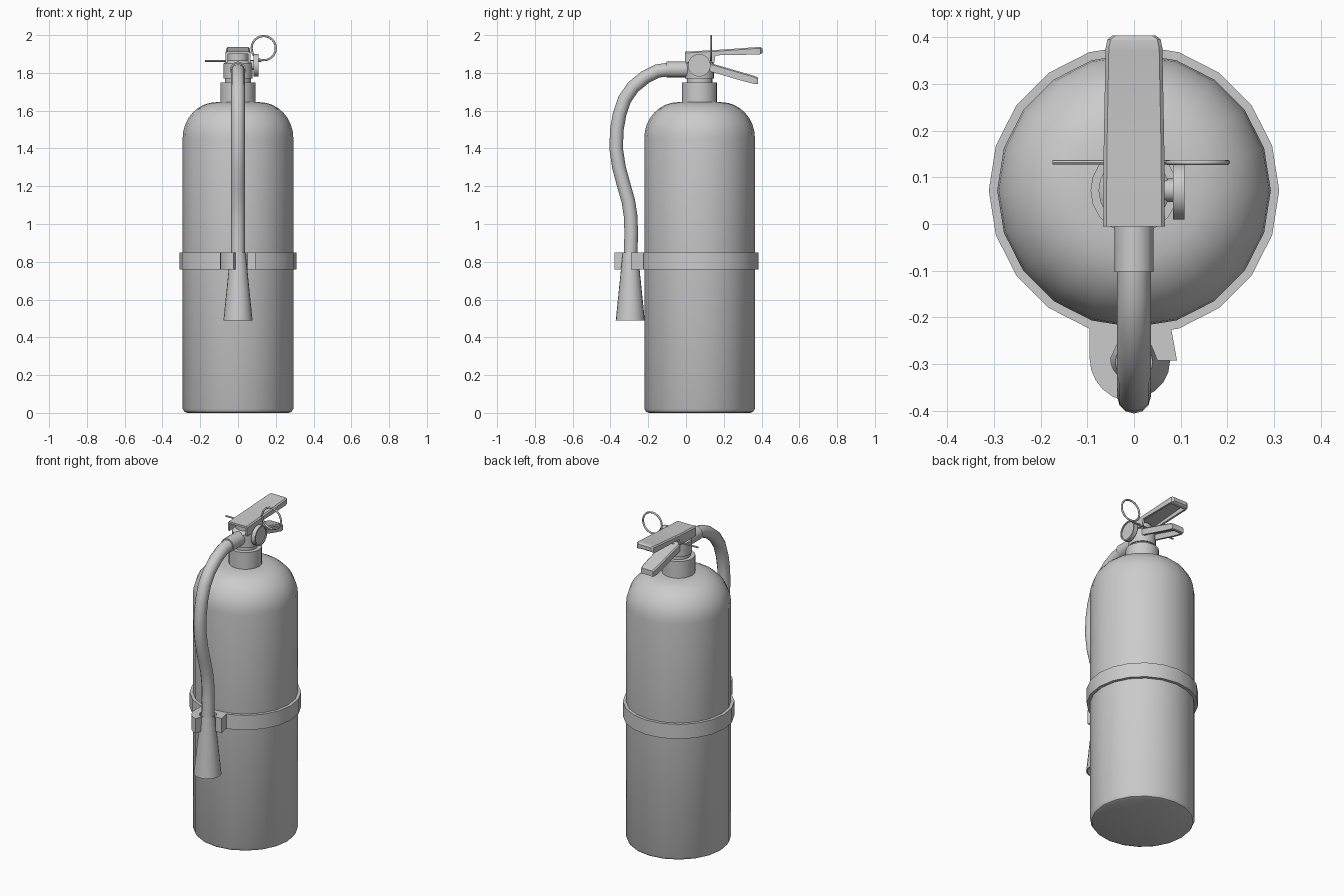
import bpy, bmesh, math
from mathutils import Vector

if "Cube" in bpy.data.objects:
    bpy.data.objects.remove(bpy.data.objects["Cube"])

CY = 0.072  # y of the tank axis


def loft(name, rings, caps=True, closed=False, angle=35):
    """Skin a list of equal-length point rings into one smooth-by-angle mesh."""
    bm = bmesh.new()
    vr = [[bm.verts.new(p) for p in r] for r in rings]
    n = len(vr[0])
    pairs = list(zip(vr, vr[1:])) + ([(vr[-1], vr[0])] if closed else [])
    for a, b in pairs:
        for i in range(n):
            j = (i + 1) % n
            bm.faces.new((a[i], a[j], b[j], b[i]))
    if caps and not closed:
        bm.faces.new(vr[0])
        bm.faces.new(vr[-1])
    bmesh.ops.recalc_face_normals(bm, faces=bm.faces)
    me = bpy.data.meshes.new(name)
    bm.to_mesh(me)
    bm.free()
    ob = bpy.data.objects.new(name, me)
    bpy.context.collection.objects.link(ob)
    bpy.ops.object.select_all(action='DESELECT')
    ob.select_set(True)
    bpy.context.view_layer.objects.active = ob
    bpy.ops.object.shade_smooth_by_angle(angle=math.radians(angle))
    return ob


def circle(c, r, u, v, n):
    c, u, v = Vector(c), Vector(u), Vector(v)
    return [c + r * (math.cos(t) * u + math.sin(t) * v)
            for t in (2 * math.pi * i / n for i in range(n))]


def lathe(name, origin, axis, profile, n=20, **kw):
    """Revolve (radius, distance) pairs about an axis through origin."""
    a = Vector(axis)
    u = Vector((0, 1, 0)) if abs(a.x) > 0.5 else Vector((1, 0, 0))
    v = a.cross(u)
    return loft(name, [circle(Vector(origin) + a * h, r, u, v, n)
                       for r, h in profile], **kw)


def channel(name, stations):
    """Inverted U channel along y: (y, half width, top z, bottom z, inner z)."""
    rings = []
    for y, w, top, bot, inner in stations:
        k = w - 0.012
        sec = [(-w, bot), (-w, top - 0.007), (-w + 0.007, top), (w - 0.007, top),
               (w, top - 0.007), (w, bot), (k, bot), (k, inner), (-k, inner), (-k, bot)]
        rings.append([(x, y, z) for x, z in sec])
    return loft(name, rings, angle=30)


def prism(name, outline, z0, z1):
    return loft(name, [[(x, y, z) for x, y in outline] for z in (z0, z1)])


Z = (0, 0, 1)

# Tank with rounded base and domed shoulder
dome = [(0.113 + 0.18 * math.cos(t), 1.455 + 0.19 * math.sin(t))
        for t in (math.pi / 2 * i / 8 for i in range(9))]
lathe("tank", (0, CY, 0), Z, [(0.268, 0), (0.284, 0.006), (0.293, 0.022)]
      + dome + [(0.06, 1.65)])

# Neck collar and valve body
lathe("neck_collar", (0, CY, 0), Z, [(0.093, 1.63), (0.093, 1.75)])
lathe("valve_base", (0, CY, 0), Z, [(0.068, 1.745), (0.068, 1.775)])
lathe("valve_body", (0, CY, 0), Z, [(0.076, 1.77), (0.076, 1.85), (0.055, 1.865), (0.055, 1.9)])

# Handle bracket and squeeze lever, both folded channels
channel("carry_handle", [
    (-0.005, 0.066, 1.912, 1.855, 1.9), (0.15, 0.065, 1.921, 1.855, 1.91),
    (0.156, 0.065, 1.921, 1.893, 1.91), (0.37, 0.061, 1.936, 1.897, 1.924),
    (0.376, 0.061, 1.937, 1.897, 1.899), (0.395, 0.057, 1.936, 1.899, 1.901),
    (0.404, 0.046, 1.93, 1.906, 1.908)])
channel("squeeze_lever", [
    (0.1, 0.05, 1.86, 1.815, 1.848), (0.16, 0.05, 1.843, 1.798, 1.832),
    (0.3, 0.048, 1.802, 1.757, 1.79), (0.355, 0.046, 1.786, 1.743, 1.775),
    (0.36, 0.046, 1.785, 1.742, 1.744), (0.38, 0.04, 1.776, 1.741, 1.743)])

# Pressure gauge on the right side
lathe("gauge_stem", (0, CY, 1.84), (1, 0, 0), [(0.025, 0.04), (0.025, 0.085)], n=12)
lathe("gauge_dial", (0, CY - 0.002, 1.84), (1, 0, 0),
      [(0.06, 0.083), (0.06, 0.108), (0.052, 0.108), (0.052, 0.102)])

# Safety pin and pull ring
lathe("safety_pin", (0, 0.132, 1.863), (1, 0, 0), [(0.005, -0.175), (0.005, 0.125)], n=8)
ring = []
for i in range(24):
    t = 2 * math.pi * i / 24
    d = Vector((math.cos(t), 0, math.sin(t)))
    ring.append(circle(Vector((0.136, 0.132, 1.931)) + d * 0.064, 0.0055, d, (0, 1, 0), 8))
loft("pull_ring", ring, closed=True, angle=60)

# Hose fitting, hose and nozzle
lathe("hose_fitting", (0, 0, 1.818), (0, 1, 0), [(0.042, -0.103), (0.042, 0.04)], n=16)
path = [(-0.09, 1.818), (-0.15, 1.81), (-0.215, 1.778), (-0.28, 1.725), (-0.325, 1.66),
        (-0.352, 1.58), (-0.366, 1.5), (-0.37, 1.4), (-0.355, 1.3), (-0.328, 1.2),
        (-0.305, 1.12), (-0.293, 1.04), (-0.29, 0.95), (-0.294, 0.82)]
pts = [Vector((0, y, z)) for y, z in path]
hose = []
for i, p in enumerate(pts):
    t = (pts[min(i + 1, len(pts) - 1)] - pts[max(i - 1, 0)]).normalized()
    hose.append(circle(p, 0.036, (1, 0, 0), t.cross(Vector((1, 0, 0))), 12))
loft("hose", hose, angle=50)
lathe("nozzle", (0, -0.295, 0), Z, [(0.02, 0.84), (0.04, 0.85), (0.077, 0.49),
                                   (0.07, 0.49), (0.03, 0.8)], n=20)

# Strap around the tank
lathe("strap", (0, CY, 0), Z, [(0.285, 0.76), (0.311, 0.76), (0.311, 0.85), (0.285, 0.85)],
      closed=True)

# Hose clip: hooked arm on the left, stub on the right
hc = Vector((0, -0.288))
arc = [math.radians(180 + 15 * i) for i in range(6)]
hook = [(-0.095, -0.215)]
hook += [(hc.x + 0.095 * math.cos(t), hc.y + 0.093 * math.sin(t)) for t in arc]
hook += [(hc.x + 0.05 * math.cos(t), hc.y + 0.05 * math.sin(t)) for t in reversed(arc)]
hook += [(-0.035, -0.255), (0, -0.24), (0, -0.215)]
prism("clip_hook", hook, 0.76, 0.85)
prism("clip_stub", [(0, -0.215), (0, -0.24), (0.035, -0.255), (0.05, -0.292),
                    (0.092, -0.292), (0.078, -0.215)], 0.76, 0.85)
